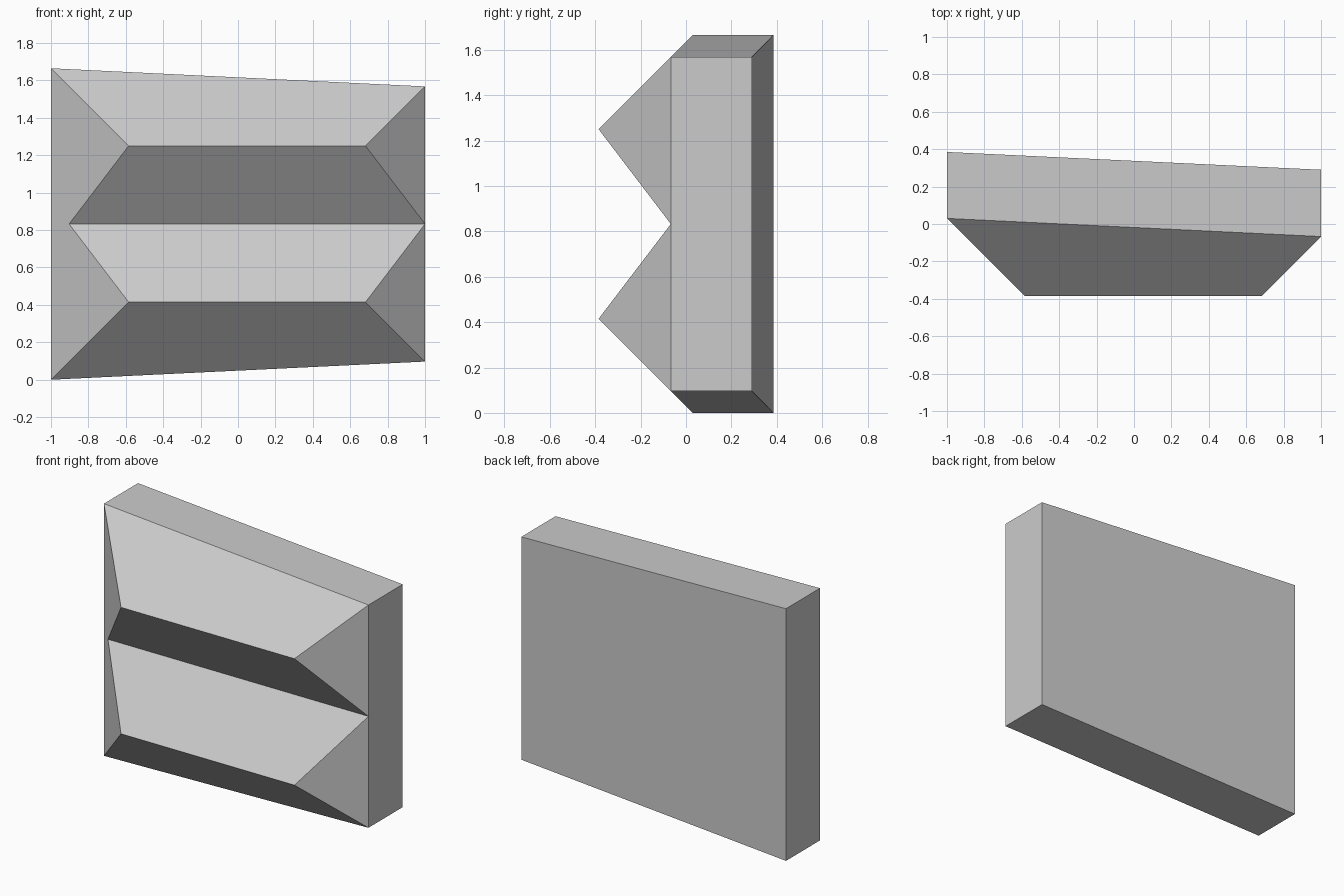
import bpy
import bmesh
import math

if "Cube" in bpy.data.objects:
    bpy.data.objects.remove(bpy.data.objects["Cube"])

MID = 0.8325                              # height of the groove = mirror plane
BACK_L, BACK_R = 0.385, 0.29              # slanted back face
EDGE_L, EDGE_R, RIDGE = 0.03, -0.067, -0.385   # depths of the front edges and ridge


def mitred(side, y, z=None):
    """Point at depth y on the 45 degree side chamfer; z defaults to the 45 degree top chamfer."""
    edge = EDGE_L if side < 0 else EDGE_R
    return (side * (1 - abs(edge - y)), y, MID + y - EDGE_L if z is None else z)


# Upper half, a convex solid measured from the groove plane
top_l, top_r = MID, MID + EDGE_R - EDGE_L
points = [mitred(s, y) for s, y in ((-1, EDGE_L), (1, EDGE_R), (-1, RIDGE), (1, RIDGE))]
points += [mitred(s, EDGE_R, 0) for s in (-1, 1)]
points += [(-1, EDGE_L, 0), (-1, BACK_L, 0), (1, BACK_R, 0),
           (-1, BACK_L, top_l), (1, BACK_R, top_r)]

bm = bmesh.new()
for p in points:
    bm.verts.new(p)
bmesh.ops.convex_hull(bm, input=bm.verts[:])
bmesh.ops.dissolve_limit(bm, angle_limit=math.radians(1),
                         verts=bm.verts[:], edges=bm.edges[:])
bmesh.ops.recalc_face_normals(bm, faces=bm.faces[:])
seam = [f for f in bm.faces if all(abs(v.co.z) < 1e-5 for v in f.verts)]
bmesh.ops.delete(bm, geom=seam, context='FACES')

mesh = bpy.data.meshes.new("ridged_panel")
bm.to_mesh(mesh)
bm.free()
panel = bpy.data.objects.new("ridged_panel", mesh)
panel.location.z = MID
bpy.context.collection.objects.link(panel)

# Lower half
mirror = panel.modifiers.new("lower_half", 'MIRROR')
mirror.use_axis = (False, False, True)
mirror.use_clip = True
mirror.merge_threshold = 0.0005
